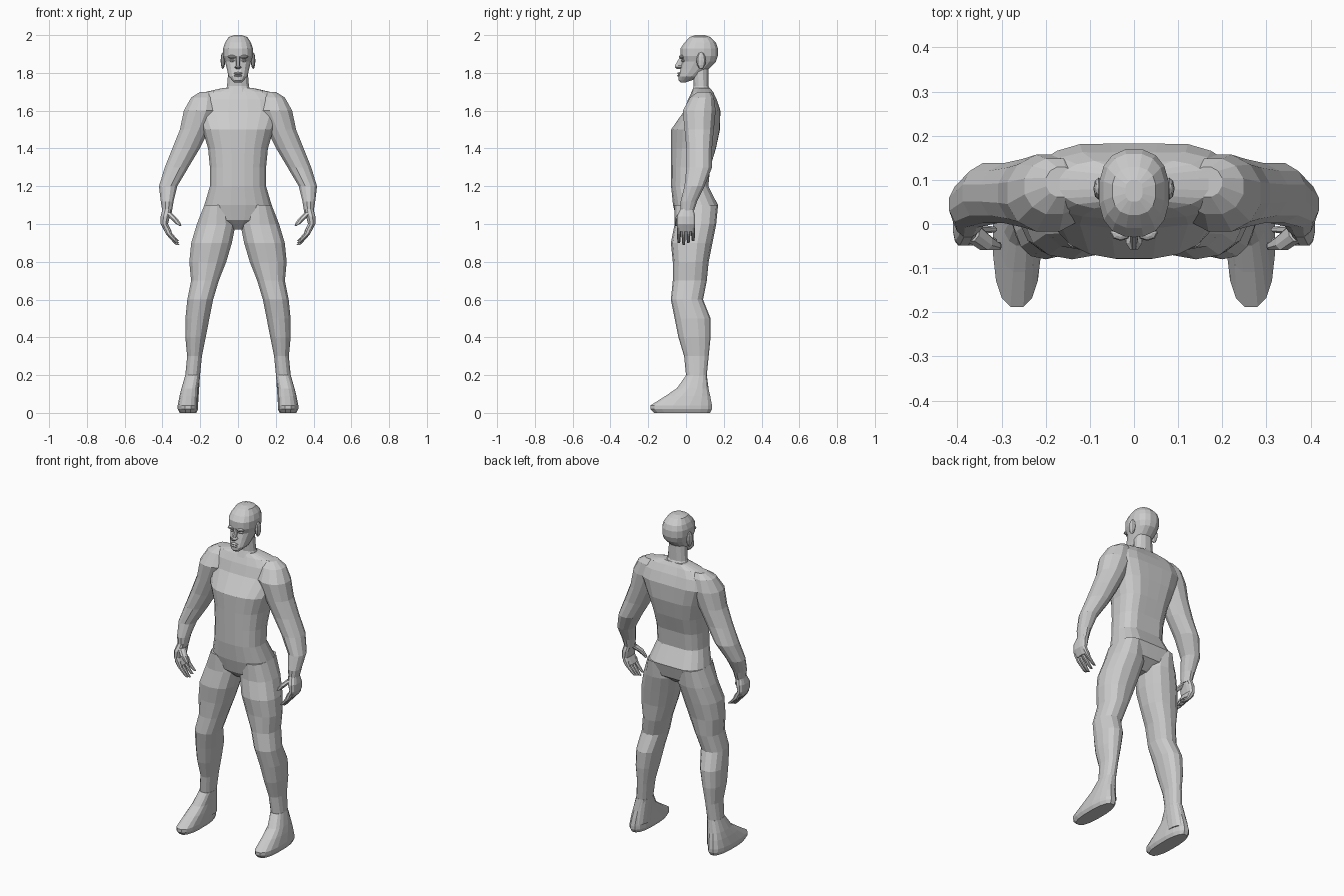
import bpy, bmesh, math
from mathutils import Matrix

default_cube = bpy.data.objects.get("Cube")
if default_cube:
    bpy.data.objects.remove(default_cube)

skin = bpy.data.materials.new("plain_grey")
skin.use_nodes = True
grey = (.6, .6, .6, 1)
skin.diffuse_color = grey
skin.node_tree.nodes["Principled BSDF"].inputs["Base Color"].default_value = grey


def add_object(name, bm):
    """Turn a bmesh into a flat shaded object wearing the skin colour."""
    bmesh.ops.recalc_face_normals(bm, faces=bm.faces)
    mesh = bpy.data.meshes.new(name)
    bm.to_mesh(mesh)
    bm.free()
    mesh.materials.append(skin)
    part = bpy.data.objects.new(name, mesh)
    bpy.context.collection.objects.link(part)


def rounded(value, power):
    """Push a sine or cosine outward so that an ellipse becomes squarer."""
    return math.copysign(abs(value) ** (2 / power), value)


def loft(name, rings, sides=12, power=2.3, side=1, groove=0):
    """Skin level rings, each given as (z, low x, high x, front y, back y)."""
    bm = bmesh.new()
    loops = []
    for z, low, high, front, back in rings:
        loop = []
        for step in range(sides):
            angle = math.tau * (step + .5) / sides
            across = rounded(math.cos(angle), power)
            along = rounded(math.sin(angle), power)
            x = (low + high + across * (high - low)) / 2
            y = (front + back + along * (back - front)) / 2
            if along > 0:  # hollow along the spine
                y -= groove * math.exp(-(x / .06) ** 2)
            loop.append(bm.verts.new((side * x, y, z)))
        loops.append(loop)
    for lower, upper in zip(loops, loops[1:]):
        for step in range(sides):
            following = (step + 1) % sides
            bm.faces.new((lower[step], lower[following], upper[following], upper[step]))
    bm.faces.new(loops[0])
    bm.faces.new(loops[-1])
    add_object(name, bm)


def centred(rings):
    """Expand (z, half width, front y, back y) into symmetric rings."""
    return [(z, -half, half, front, back) for z, half, front, back in rings]


def blob(name, centre, radii):
    """Add a small faceted ellipsoid."""
    bm = bmesh.new()
    bmesh.ops.create_uvsphere(
        bm, u_segments=8, v_segments=6, radius=1,
        matrix=Matrix.Translation(centre) @ Matrix.Diagonal((*radii, 1)))
    add_object(name, bm)


def finger_rings(y, tip):
    """Curl a tapering finger inward from the knuckle down to its tip."""
    knuckle = .98
    for part in (1, .85, .4, 0):
        x = .38 - .06 * part ** 1.5
        thick = .02 - .01 * part
        wide = .012 - .005 * part ** 3
        yield knuckle + (tip - knuckle) * part, x - thick, x + thick, y - wide, y + wide


# Torso and neck
loft("torso", centred([
    (.97, .04, 0, .1), (1.02, .15, -.05, .16), (1.1, .18, -.07, .18),
    (1.2, .15, -.08, .13), (1.3, .15, -.08, .14), (1.4, .16, -.08, .17),
    (1.5, .19, -.08, .19), (1.6, .23, -.01, .19), (1.66, .22, .01, .17),
    (1.7, .17, .03, .15), (1.72, .08, .04, .14)]), sides=20, power=2.5, groove=.015)
loft("neck", centred([
    (1.68, .08, .02, .15), (1.73, .06, .04, .12), (1.84, .05, .03, .12)]))

# Head
loft("head", centred([
    (1.75, .02, -.03, 0), (1.76, .03, -.04, .03), (1.78, .05, -.04, .07),
    (1.82, .06, -.03, .12), (1.86, .07, -.02, .16), (1.89, .08, -.03, .17),
    (1.93, .08, -.03, .17), (1.96, .07, -.01, .16), (1.99, .05, .02, .13),
    (2, .02, .05, .1)]), sides=16, power=2.4)

# Face
loft("nose", centred([
    (1.82, .01, -.05, 0), (1.83, .02, -.06, 0), (1.84, .01, -.06, 0), (1.89, .01, -.03, 0)]), sides=8)
for label, height in (("lower_lip", 1.785), ("upper_lip", 1.797)):
    blob(label, (0, -.03, height), (.024, .017, .007))

for label, side in (("left", 1), ("right", -1)):
    blob(label + "_brow", (side * .03, -.02, 1.885), (.024, .018, .01))
    blob(label + "_eye", (side * .03, -.012, 1.865), (.014, .012, .008))
    blob(label + "_ear", (side * .08, .08, 1.865), (.012, .025, .045))

    # Arm
    loft(label + "_arm", [
        (1.7, .13, .2, .06, .13), (1.67, .11, .25, .02, .15), (1.6, .1, .29, -.02, .16),
        (1.5, .15, .31, -.01, .15), (1.4, .2, .35, 0, .14), (1.3, .26, .39, 0, .14),
        (1.2, .32, .42, -.01, .1), (1.12, .34, .41, -.03, .06), (1.06, .35, .4, -.03, .04)],
        side=side, power=2.1)

    # Hand
    loft(label + "_palm", [
        (1.08, .35, .4, -.03, .04), (1.04, .36, .41, -.05, .05),
        (1, .37, .41, -.05, .05), (.96, .35, .39, -.05, .05)], power=2.8, side=side)
    for place, finger in enumerate(("index", "middle", "ring", "little")):
        tip = .89 + .01 * abs(place - 1)
        loft(f"{label}_{finger}_finger", finger_rings(.025 * (place - 1.5), tip), sides=8, side=side)
    loft(label + "_thumb", [
        (.99, .3, .31, -.06, -.04), (1, .3, .33, -.06, -.04),
        (1.03, .32, .36, -.06, -.02), (1.06, .35, .39, -.04, .01)], sides=8, side=side)

    # Leg
    loft(label + "_leg", [
        (1.1, .04, .18, -.06, .17), (1, .01, .22, -.06, .16), (.9, .03, .25, -.08, .14),
        (.8, .06, .26, -.07, .12), (.7, .1, .25, -.07, .11), (.6, .13, .27, -.08, .09),
        (.5, .15, .28, -.06, .13), (.4, .17, .28, -.04, .13), (.3, .19, .27, -.01, .12),
        (.2, .2, .28, 0, .11), (.05, .21, .3, 0, .13)], sides=14, side=side)

    # Foot, tapering upward from sole to instep
    loft(label + "_foot", [
        (0, .22, .31, -.17, .13), (.02, .21, .32, -.19, .14), (.04, .21, .32, -.19, .14),
        (.09, .21, .31, -.11, .13), (.13, .21, .3, -.05, .12), (.2, .2, .28, 0, .11)],
        sides=16, power=2.5, side=side)
